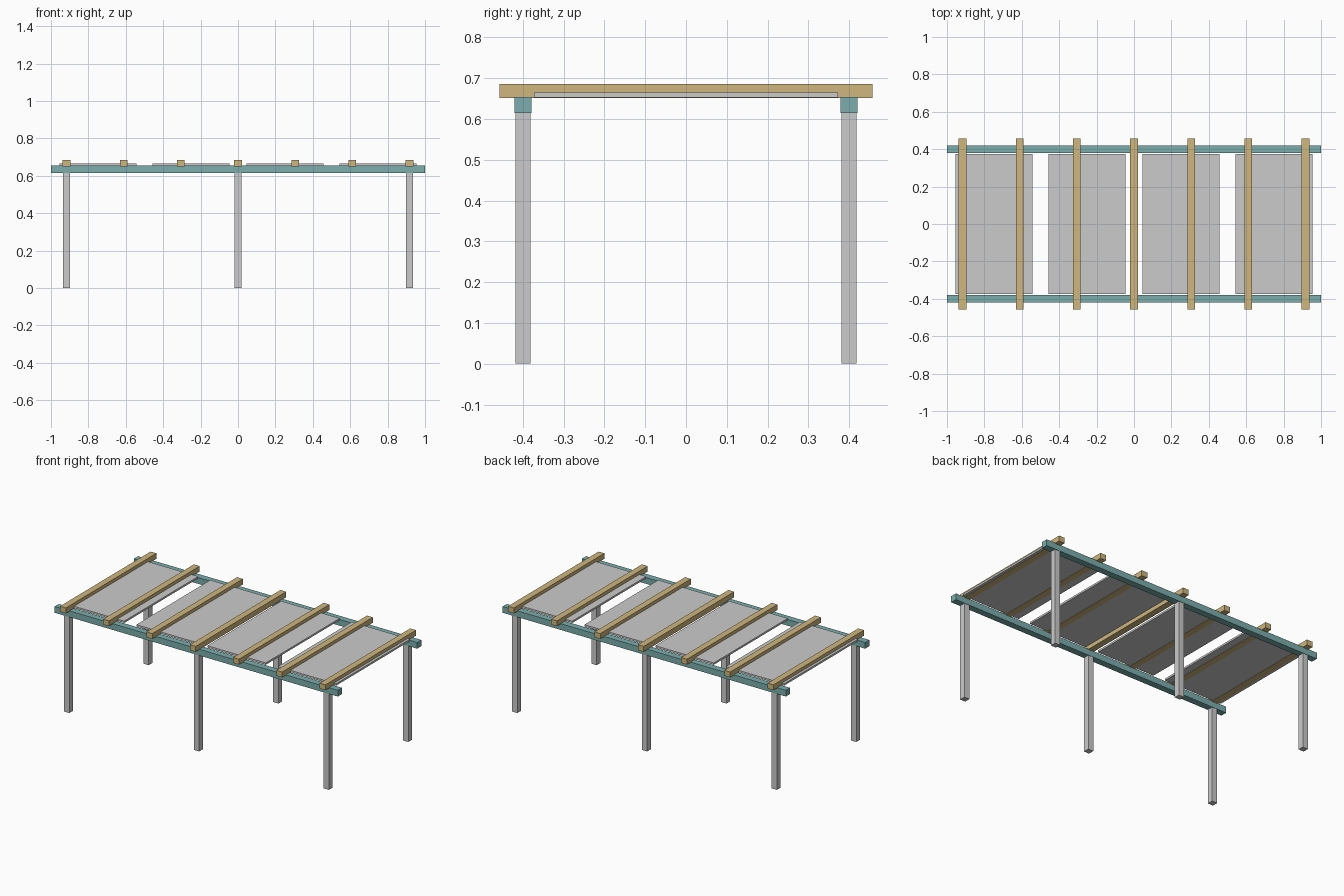
import bpy

if "Cube" in bpy.data.objects:
    bpy.data.objects.remove(bpy.data.objects["Cube"])


def material(name, color):
    m = bpy.data.materials.new(name)
    m.diffuse_color = color
    m.use_nodes = True
    m.node_tree.nodes["Principled BSDF"].inputs["Base Color"].default_value = m.diffuse_color
    return m


def box(name, x, y, z, mat=None):
    """Box spanning the (min, max) pairs x, y and z."""
    verts = [(a, b, c) for a in x for b in y for c in z]
    faces = [(0, 1, 3, 2), (4, 6, 7, 5), (0, 4, 5, 1),
             (2, 3, 7, 6), (0, 2, 6, 4), (1, 5, 7, 3)]
    me = bpy.data.meshes.new(name)
    me.from_pydata(verts, [], faces)
    ob = bpy.data.objects.new(name, me)
    bpy.context.collection.objects.link(ob)
    if mat:
        me.materials.append(mat)
    return ob


def around(c, size):
    return (c - size / 2, c + size / 2)


teal = material("teal_paint", (0.20, 0.42, 0.42, 1))
wood = material("warm_wood", (0.62, 0.47, 0.21, 1))

END_X = 0.917
SIDE_Y = 0.4

for side, y in (("front", -SIDE_Y), ("back", SIDE_Y)):
    # Long beam and the three posts carrying it
    box(f"{side}_beam", (-1, 1), around(y, 0.0415), (0.614, 0.654), teal)
    for i in (-1, 0, 1):
        box(f"{side}_post", around(i * END_X, 0.037), around(y, 0.037), (0, 0.614))

# Cross rafters resting on the beams
for i in range(-3, 4):
    box("rafter", around(i * END_X / 3, 0.041), (-0.457, 0.457), (0.651, 0.686), wood)

# Thin shade panels between the beams, pierced by the rafters
for x in (-0.748, -0.251, 0.251, 0.748):
    box("shade_panel", around(x, 0.412), (-0.373, 0.373), (0.653, 0.665))
